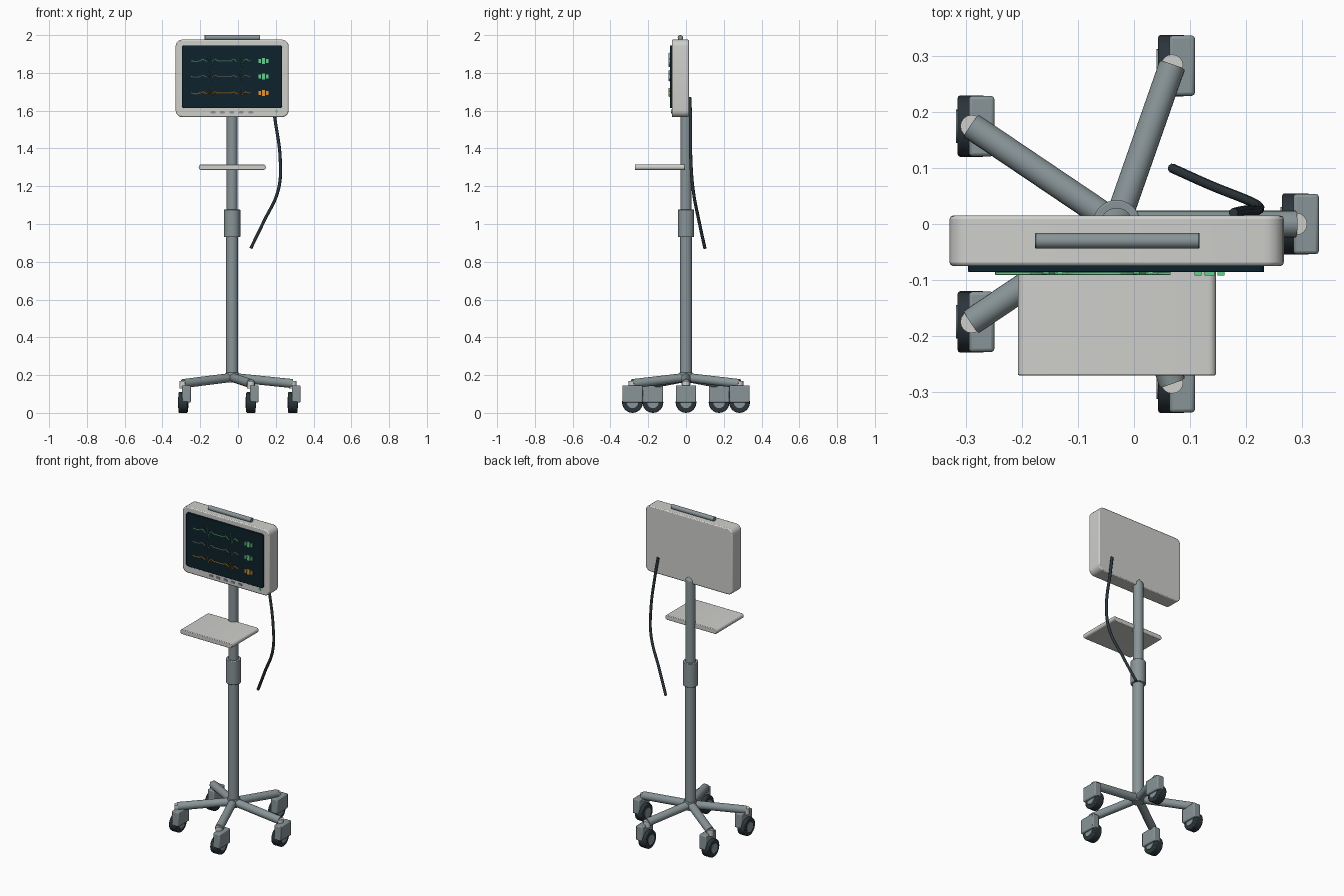
import bpy, bmesh, math
from mathutils import Vector

if "Cube" in bpy.data.objects:
    bpy.data.objects.remove(bpy.data.objects["Cube"])

HUB_X = -0.031


def material(name, rgb):
    m = bpy.data.materials.new(name)
    m.diffuse_color = (*rgb, 1)
    m.use_nodes = True
    m.node_tree.nodes["Principled BSDF"].inputs["Base Color"].default_value = m.diffuse_color
    return m


SHELL = material("light grey shell", (0.62, 0.62, 0.60))
STEEL = material("blue grey steel", (0.25, 0.30, 0.315))
RUBBER = material("dark rubber", (0.025, 0.036, 0.043))
GLASS = material("dark screen", (0.004, 0.016, 0.025))
GREEN = material("signal green", (0.13, 0.62, 0.27))
ORANGE = material("signal orange", (0.75, 0.30, 0.03))


def finish(bm, name, mat, bevel=0, segments=2):
    bmesh.ops.recalc_face_normals(bm, faces=bm.faces)
    me = bpy.data.meshes.new(name)
    bm.to_mesh(me)
    bm.free()
    ob = bpy.data.objects.new(name, me)
    bpy.context.collection.objects.link(ob)
    me.materials.append(mat)
    if bevel:
        mod = ob.modifiers.new("edge", 'BEVEL')
        mod.width, mod.segments = bevel, segments
        mod.limit_method, mod.angle_limit = 'ANGLE', math.radians(40)
    bpy.ops.object.select_all(action='DESELECT')
    ob.select_set(True)
    bpy.context.view_layer.objects.active = ob
    bpy.ops.object.shade_smooth_by_angle(angle=math.radians(35))
    return ob


def rod(name, a, b, r, mat, r2=None, sides=24, bevel=0):
    """Cylinder or cone between two points."""
    a, b = Vector(a), Vector(b)
    d = b - a
    bm = bmesh.new()
    bmesh.ops.create_cone(bm, cap_ends=True, segments=sides, radius1=r,
                          radius2=r if r2 is None else r2, depth=d.length)
    rot = Vector((0, 0, 1)).rotation_difference(d).to_matrix().to_4x4()
    bm.transform(rot)
    bmesh.ops.translate(bm, verts=bm.verts, vec=(a + b) / 2)
    return finish(bm, name, mat, bevel)


def slab(name, x0, x1, y0, y1, z0, z1, mat, radius=0, bevel=0, steps=5):
    """Front-facing rectangle with rounded corners, extruded along y."""
    bm = bmesh.new()
    pts = []
    if radius:
        corners = [(x1 - radius, z1 - radius), (x0 + radius, z1 - radius),
                   (x0 + radius, z0 + radius), (x1 - radius, z0 + radius)]
        for i, (cx, cz) in enumerate(corners):
            for k in range(steps + 1):
                t = math.pi / 2 * (i + k / steps)
                pts.append((cx + radius * math.cos(t), cz + radius * math.sin(t)))
    else:
        pts = [(x1, z1), (x0, z1), (x0, z0), (x1, z0)]
    face = bm.faces.new([bm.verts.new((x, y0, z)) for x, z in pts])
    ext = bmesh.ops.extrude_face_region(bm, geom=[face])
    verts = [g for g in ext["geom"] if isinstance(g, bmesh.types.BMVert)]
    bmesh.ops.translate(bm, verts=verts, vec=(0, y1 - y0, 0))
    return finish(bm, name, mat, bevel)


def tube(name, pts, r, mat, smooth=False, res=1):
    """Round tube along a path, turned into a mesh."""
    cu = bpy.data.curves.new(name, 'CURVE')
    cu.dimensions = '3D'
    cu.bevel_depth, cu.bevel_resolution = r, res
    cu.use_fill_caps = True
    sp = cu.splines.new('BEZIER' if smooth else 'POLY')
    if smooth:
        sp.bezier_points.add(len(pts) - 1)
        for p, co in zip(sp.bezier_points, pts):
            p.co = co
            p.handle_left_type = p.handle_right_type = 'AUTO'
    else:
        sp.points.add(len(pts) - 1)
        for p, co in zip(sp.points, pts):
            p.co = (*co, 1)
    cu.materials.append(mat)
    ob = bpy.data.objects.new(name, cu)
    bpy.context.collection.objects.link(ob)
    bpy.ops.object.select_all(action='DESELECT')
    ob.select_set(True)
    bpy.context.view_layer.objects.active = ob
    bpy.ops.object.convert(target='MESH')
    bpy.ops.object.shade_smooth_by_angle(angle=math.radians(50))


# Pole, collar and hub
rod("lower_pole", (HUB_X, 0, 0.16), (HUB_X, 0, 0.95), 0.032, STEEL)
rod("upper_pole", (HUB_X, 0, 0.95), (HUB_X, 0, 1.585), 0.029, STEEL)
rod("pole_tip", (HUB_X, 0, 1.585), (HUB_X, 0, 1.61), 0.029, STEEL, r2=0.012)
rod("height_collar", (HUB_X, 0, 0.93), (HUB_X, 0, 1.077), 0.043, STEEL, bevel=0.003)
rod("base_hub", (HUB_X, 0, 0.162), (HUB_X, 0, 0.213), 0.036, STEEL, bevel=0.004)

# Five legs, each with a one-sided caster
for i in range(5):
    a = math.radians(72 * i)
    x, y = HUB_X + 0.321 * math.cos(a), 0.298 * math.sin(a)
    n = str(i + 1)
    rod("leg_" + n, (HUB_X, 0, 0.188), (x, y, 0.155), 0.024, STEEL, sides=20)
    rod("caster_pin_" + n, (x, y, 0.13), (x, y, 0.168), 0.02, SHELL, sides=16)
    rod("wheel_" + n, (x - 0.025, y, 0.055), (x + 0.025, y, 0.055), 0.055, RUBBER, bevel=0.005)
    rod("wheel_hub_" + n, (x - 0.028, y, 0.055), (x + 0.028, y, 0.055), 0.03, STEEL, sides=20)
    slab("caster_cover_" + n, x - 0.005, x + 0.041, y - 0.054, y + 0.054,
         0.055, 0.146, STEEL, bevel=0.006)

# Tray
slab("tray", -0.208, 0.147, -0.271, -0.005, 1.286, 1.315, SHELL, 0.0135, 0.003)

# Monitor, screen and handle
slab("monitor_case", -0.33, 0.268, -0.075, 0.015, 1.566, 1.976, SHELL, 0.035, 0.006)
slab("screen", -0.297, 0.233, -0.086, -0.07, 1.613, 1.946, GLASS, 0.012, 0.002)
rod("handle", (-0.177, -0.03, 1.986), (0.117, -0.03, 1.986), 0.014, STEEL, bevel=0.002)

# Screen traces with two beats each, and the readout bars beside them
BEAT = [(-.05, 0), (-.035, .010), (-.022, 0), (-.012, -.010), (-.002, .042),
        (.008, -.030), (.016, 0), (.030, .010), (.045, 0)]
rows = [("top", 1.863, 1.0, GREEN, GREEN), ("middle", 1.78, 0.75, STEEL, GREEN),
        ("bottom", 1.693, 0.6, ORANGE, ORANGE)]
for name, z, amp, line_mat, bar_mat in rows:
    pts = [(-0.248, -0.0885, z), (-0.225, -0.0885, z - 0.004)]
    for centre in (-0.15, 0.012):
        pts += [(centre + dx, -0.0885, z + dz * amp) for dx, dz in BEAT]
    pts.append((0.065, -0.0885, z))
    tube("trace_" + name, pts, 0.0032, line_mat)
    for k, (x0, x1, h) in enumerate([(.108, .121, .011), (.126, .144, .016), (.149, .162, .011)]):
        slab(f"readout_{name}_{k + 1}", x0, x1, -0.092, -0.085, z - h, z + h, bar_mat)

# Front buttons and status light
for k, x in enumerate((-0.132, -0.083, -0.033, 0.016, 0.068)):
    slab(f"button_{k + 1}", x - 0.013, x + 0.013, -0.079, -0.073, 1.585, 1.597, STEEL, 0.004, steps=3)
rod("status_light", (0.204, -0.079, 1.597), (0.204, -0.073, 1.597), 0.008, GREEN, sides=16)

# Hanging cable from the back of the monitor
tube("cable", [(0.178, 0.02, 1.67), (0.195, 0.024, 1.56), (0.224, 0.026, 1.33),
               (0.213, 0.038, 1.18), (0.135, 0.07, 1.01), (0.068, 0.1, 0.872)],
     0.0085, RUBBER, smooth=True, res=2)
